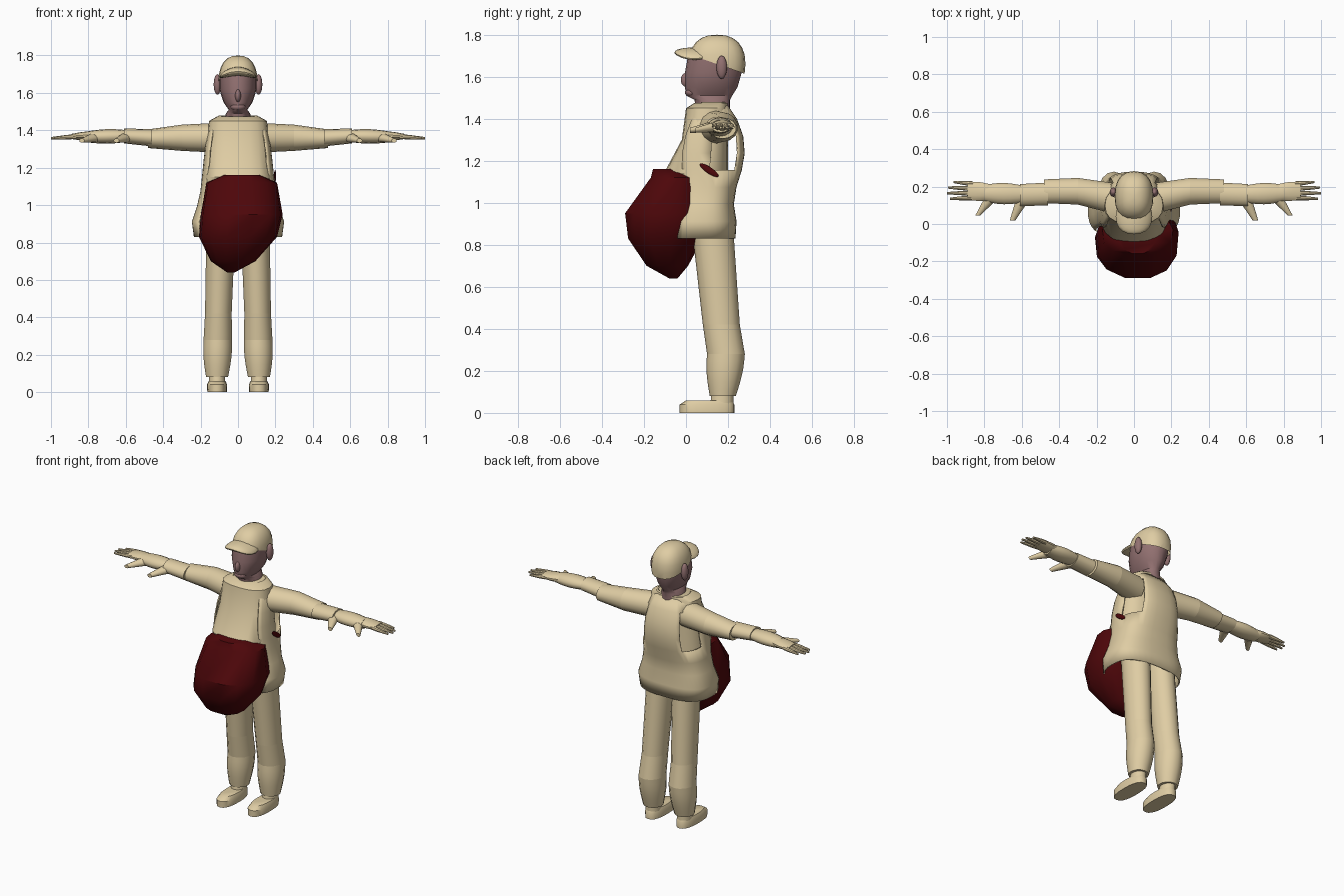
import bpy, bmesh, math
from mathutils import Vector

default_cube = bpy.data.objects.get("Cube")
if default_cube:
    bpy.data.objects.remove(default_cube, do_unlink=True)


def make_material(name, red, green, blue):
    colour = (red, green, blue, 1)
    material = bpy.data.materials.new(name)
    material.use_nodes = True
    material.diffuse_color = colour
    material.node_tree.nodes["Principled BSDF"].inputs["Base Color"].default_value = colour
    return material


tan = make_material("tan cloth", 0.74, 0.61, 0.37)
dark_red = make_material("dark red cloth", 0.075, 0.002, 0.003)
skin = make_material("mauve skin", 0.29, 0.165, 0.165)
parts = []


def finish(name, bm, material, mirrored=False):
    """Turn a bmesh into a named part, with a twin across the middle if asked."""
    bmesh.ops.recalc_face_normals(bm, faces=bm.faces)
    mesh = bpy.data.meshes.new(name)
    bm.to_mesh(mesh)
    bm.free()
    mesh.materials.append(material)
    part = bpy.data.objects.new(name, mesh)
    bpy.context.collection.objects.link(part)
    if mirrored:
        part.modifiers.new("mirror", 'MIRROR')
    parts.append(part)
    return part


def rounded(value, power):
    """Signed power, which squares off a circle when the power is below one."""
    return math.copysign(abs(value) ** power, value)


def loft(name, rings, axis, material, sides, power=1, mirrored=False):
    """Join ovals, each a centre and two half widths, set across one axis."""
    across, up = [i for i in range(3) if i != axis]
    bm = bmesh.new()
    loops = []
    for centre, width, depth in rings:
        loop = []
        for i in range(sides):
            angle = math.tau * i / sides
            point = Vector(centre)
            point[across] += width * rounded(math.sin(angle), power)
            point[up] += depth * rounded(math.cos(angle), power)
            loop.append(bm.verts.new(point))
        loops.append(loop)
    for low, high in zip(loops, loops[1:]):
        for i in range(sides):
            bm.faces.new((low[i - 1], low[i], high[i], high[i - 1]))
    bm.faces.new(loops[0])
    bm.faces.new(loops[-1])
    return finish(name, bm, material, mirrored)


def stack(name, levels, material, sides=20, power=1, x=0, mirrored=False):
    """Upright loft from levels of height, y centre, half width and half depth."""
    rings = [((x, y, z), width, depth) for z, y, width, depth in levels]
    return loft(name, rings, 2, material, sides, power, mirrored)


def limb(name, start, end, start_size, end_size, swell=0, sides=14, steps=6):
    """Mirrored tapering limb between two points, swelling at its middle."""
    start, end = Vector(start), Vector(end)
    start_size, end_size = Vector(start_size), Vector(end_size)
    span = end - start
    axis = max(range(3), key=lambda i: abs(span[i]))
    rings = []
    for i in range(steps + 1):
        t = i / steps
        size = start_size.lerp(end_size, t) * (1 + swell * math.sin(math.pi * t))
        rings.append((start.lerp(end, t), size.x, size.y))
    return loft(name, rings, axis, tan, sides, mirrored=True)


def ball(centre, size, bend=0, power=1):
    """Stretched sphere that can be squared off and whose sides can droop."""
    bm = bmesh.new()
    bmesh.ops.create_uvsphere(bm, u_segments=20, v_segments=12, radius=1)
    for vert in bm.verts:
        vert.co = [c + half * rounded(unit, power) for c, half, unit in zip(centre, size, vert.co)]
        vert.co.z -= bend * vert.co.x ** 2
    return bm


# Shirt and hanging belly, which sags towards the right
stack("shirt", [(0.9, 0.1, 0.18, 0.1), (1.15, 0.05, 0.18, 0.15), (1.3, 0.09, 0.17, 0.11),
                (1.45, 0.1, 0.155, 0.1), (1.475, 0.12, 0.11, 0.08)], tan, power=0.8)
belly = stack("belly", [(1.16, -0.06, 0.1, 0.1), (1.12, -0.05, 0.19, 0.12), (0.95, -0.08, 0.22, 0.215),
                        (0.83, -0.1, 0.21, 0.18), (0.7, -0.09, 0.12, 0.1),
                        (0.64, -0.06, 0.02, 0.02)], dark_red, sides=13, power=0.85)
for vert in belly.data.vertices:
    vert.co.x += 0.2 * (min(vert.co.z, 0.93) - 0.83)

# Open jacket: a sheet wrapped round the back, with arm holes left out
columns, levels, reach = 26, 8, 2.2
bm = bmesh.new()
rows = []
for level in range(levels + 1):
    h = level / levels
    collar = 1 - 0.35 * h ** 14
    puff = 0.03 * math.exp(-(8 * h - 1) ** 2)
    middle = 0.07 + 0.05 * h
    back = 0.245 + 0.035 * math.sin(math.tau * (h - 0.4)) + puff
    width = (0.225 - 0.065 * h + puff) * collar
    depth = (back - middle) * collar
    row = []
    for column in range(columns + 1):
        angle = reach * (2 * column / columns - 1)
        row.append(bm.verts.new((width * rounded(math.sin(angle), 0.75),
                                 middle + depth * rounded(math.cos(angle), 0.75),
                                 0.83 + 0.65 * h)))
    rows.append(row)
for level in range(levels):
    low, high = rows[level], rows[level + 1]
    for column in range(columns):
        turn = abs(reach * ((2 * column + 1) / columns - 1))
        arm_hole = level in (4, 5, 6) and 0.75 < turn < 1.6
        if not arm_hole:
            bm.faces.new((low[column], low[column + 1], high[column + 1], high[column]))
jacket = finish("jacket", bm, tan)
jacket.modifiers.new("thickness", 'SOLIDIFY').thickness = 0.008

# Red lining showing under the left arm
lining = ball((0.198, 0.11, 1.155), (0.006, 0.045, 0.018))
for vert in lining.verts:
    vert.co.z -= 0.6 * (vert.co.y - 0.11)
finish("side_lining", lining, dark_red)

# Head and face
stack("head", [(1.44, 0.13, 0.075, 0.08), (1.49, 0.125, 0.065, 0.085), (1.51, 0.11, 0.05, 0.11),
               (1.55, 0.12, 0.078, 0.125), (1.62, 0.13, 0.1, 0.135), (1.7, 0.14, 0.1, 0.13)], skin)
finish("nose", ball((0, 0.005, 1.585), (0.016, 0.03, 0.035)), skin)
finish("chin", ball((0, 0.025, 1.525), (0.04, 0.03, 0.022)), skin)
finish("ears", ball((0.11, 0.17, 1.645), (0.02, 0.025, 0.055)), skin, mirrored=True)

# Cap: a dome sliced so that it sits lower at the nape, and a drooping brim
dome_centre = Vector((0, 0.148, 1.66))
bm = ball(dome_centre, (0.104, 0.135, 0.14), power=0.85)
bmesh.ops.bisect_plane(bm, geom=bm.verts[:] + bm.edges[:] + bm.faces[:], plane_co=dome_centre,
                       plane_no=(0, 0.35, 1), clear_inner=True)
finish("cap", bm, tan)
finish("cap_brim", ball((0, 0.04, 1.715), (0.098, 0.095, 0.024), bend=3, power=0.9), tan)

# Trousers and shoes
knee = (0.105, 0.168, 0.42)
limb("thighs", (0.09, 0.12, 0.95), knee, (0.08, 0.1), (0.073, 0.088))
limb("calves", knee, (0.108, 0.19, 0.28), (0.073, 0.088), (0.078, 0.09))
limb("shins", (0.108, 0.19, 0.28), (0.112, 0.175, 0.08), (0.078, 0.09), (0.06, 0.062), swell=0.1)
stack("shoes", [(0, 0.1, 0.052, 0.13), (0.04, 0.1, 0.054, 0.13), (0.06, 0.11, 0.045, 0.11)],
      tan, power=0.8, x=0.112, mirrored=True)
limb("ankles", (0.112, 0.175, 0.12), (0.112, 0.17, 0.04), (0.042, 0.05), (0.045, 0.055))

# Sleeves in two lengths, then cuffs
elbow = (0.3, 0.175, 1.36)
limb("upper_sleeves", (0.1, 0.135, 1.36), elbow, (0.085, 0.08), (0.073, 0.07))
limb("lower_sleeves", elbow, (0.48, 0.175, 1.355), (0.073, 0.07), (0.065, 0.05))
limb("cuffs", (0.46, 0.16, 1.36), (0.61, 0.155, 1.37), (0.063, 0.046), (0.06, 0.04))

# Gloves and bare palms, each with a thumb
limb("gloves", (0.59, 0.16, 1.37), (0.8, 0.165, 1.365), (0.045, 0.03), (0.045, 0.03), swell=0.3)
limb("palms", (0.76, 0.17, 1.37), (0.89, 0.177, 1.367), (0.04, 0.025), (0.046, 0.014), swell=0.2)
limb("glove_thumbs", (0.6, 0.12, 1.36), (0.65, 0.018, 1.345), (0.035, 0.026), (0.015, 0.012))
limb("palm_thumbs", (0.77, 0.13, 1.36), (0.835, 0.045, 1.345), (0.035, 0.024), (0.014, 0.011))

# Fingers fan out from the palms
for finger, tip in enumerate((0.985, 1, 0.995, 0.965)):
    spread = finger - 1
    limb(f"fingers_{finger + 1}", (0.86, 0.165 + 0.025 * spread, 1.367),
         (tip, 0.165 + 0.03 * spread, 1.358), (0.013, 0.013), (0.006, 0.006), swell=0.15, sides=8)

# Smooth shading that keeps creases
bpy.ops.object.select_all(action='DESELECT')
for part in parts:
    part.select_set(True)
bpy.context.view_layer.objects.active = parts[0]
bpy.ops.object.shade_smooth_by_angle(angle=math.radians(38))
